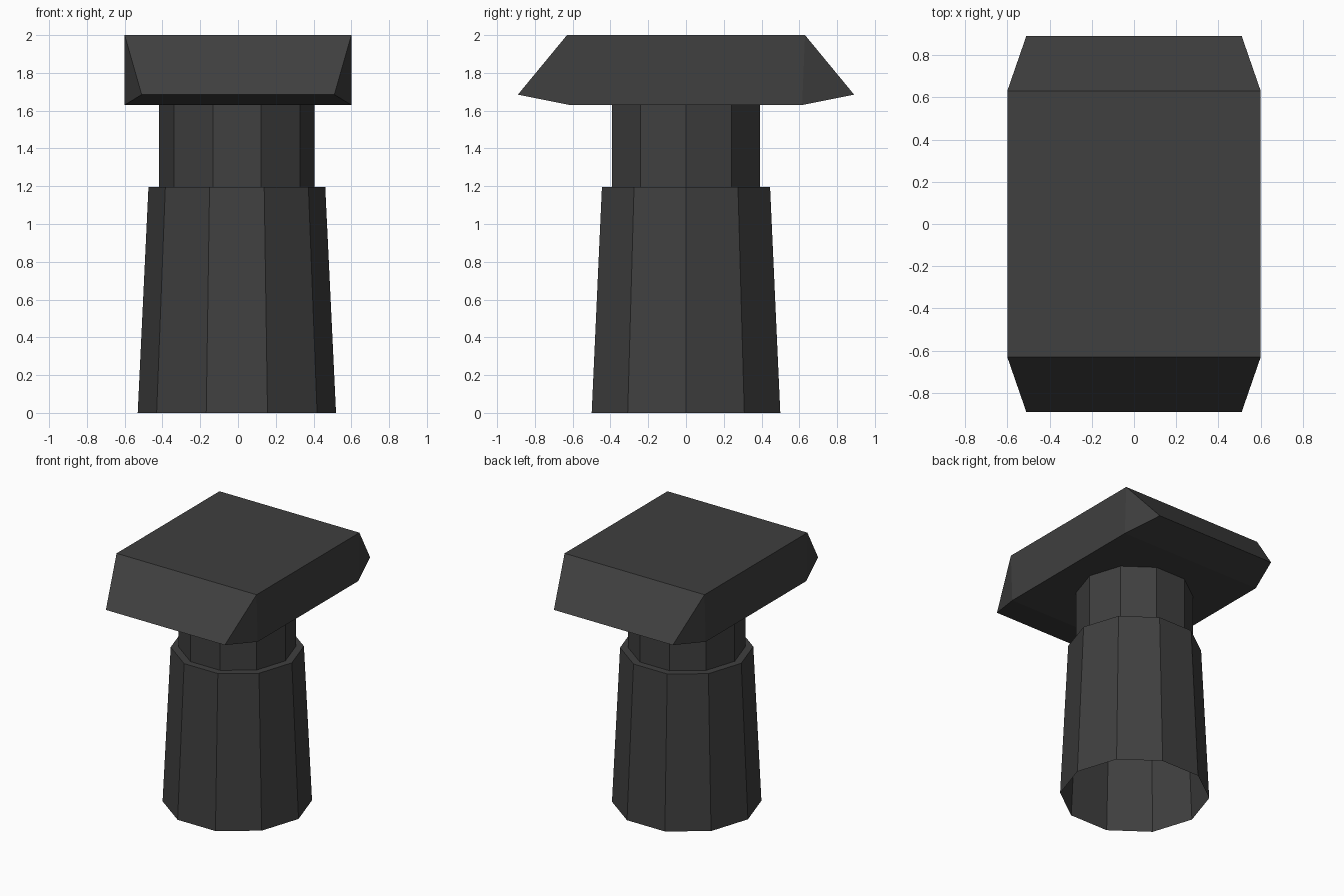
import bpy
import bmesh
import math

old = bpy.data.objects.get("Cube")
if old:
    bpy.data.objects.remove(old, do_unlink=True)

# One dark grey finish for everything
GREY = (0.05, 0.05, 0.05, 1)
dark_grey = bpy.data.materials.new("dark_grey")
dark_grey.use_nodes = True
dark_grey.diffuse_color = GREY
dark_grey.node_tree.nodes["Principled BSDF"].inputs["Base Color"].default_value = GREY


def finish(bm, name):
    mesh = bpy.data.meshes.new(name)
    bm.to_mesh(mesh)
    bm.free()
    mesh.materials.append(dark_grey)
    obj = bpy.data.objects.new(name, mesh)
    bpy.context.collection.objects.link(obj)
    return obj


# Stepped ten-sided column, open at the foot: profile of (radius, height)
SIDES = 10
PROFILE = [(0.525, 0), (0.468, 1.195), (0.412, 1.195), (0.412, 1.63)]
bm = bmesh.new()
rings = []
for radius, z in PROFILE:
    angles = [math.tau * i / SIDES for i in range(SIDES)]
    rings.append([bm.verts.new((radius * math.cos(a), radius * math.sin(a), z))
                  for a in angles])
for low, high in zip(rings, rings[1:]):
    for i in range(SIDES):
        j = (i + 1) % SIDES
        bm.faces.new((low[i], low[j], high[j], high[i]))
column = finish(bm, "column")
column.location.x = -0.006

# Cap with flat sides and pointed front and back ends: hull of mirrored corners
CORNERS = [(0.60, 0.63, 2.0), (0.51, 0.89, 1.685), (0.60, 0.615, 1.63)]
bm = bmesh.new()
for x, y, z in CORNERS:
    for sx in (-1, 1):
        for sy in (-1, 1):
            bm.verts.new((sx * x, sy * y, z))
bmesh.ops.convex_hull(bm, input=bm.verts[:])
bmesh.ops.dissolve_limit(bm, angle_limit=math.radians(1),
                         verts=bm.verts[:], edges=bm.edges[:])
bmesh.ops.recalc_face_normals(bm, faces=bm.faces[:])
finish(bm, "cap")
